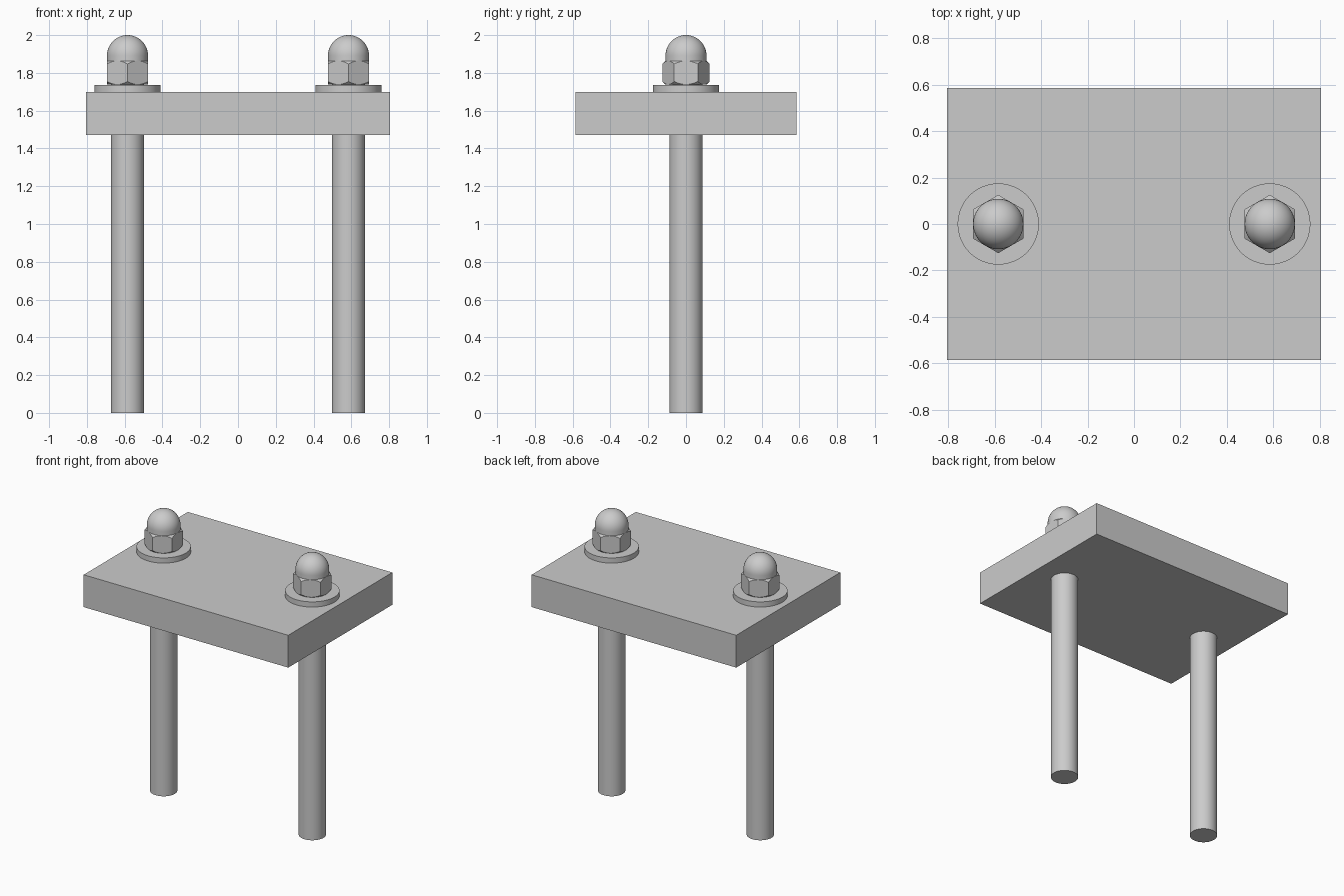
import bpy, bmesh, math

if "Cube" in bpy.data.objects:
    bpy.data.objects.remove(bpy.data.objects["Cube"])

ROD_X = 0.585


def finish(name, bm, x=0.0, smooth=True):
    bmesh.ops.recalc_face_normals(bm, faces=bm.faces)
    me = bpy.data.meshes.new(name)
    bm.to_mesh(me)
    bm.free()
    ob = bpy.data.objects.new(name, me)
    bpy.context.collection.objects.link(ob)
    ob.location.x = x
    if smooth:
        shade(ob)
    return ob


def shade(ob):
    bpy.ops.object.select_all(action='DESELECT')
    ob.select_set(True)
    bpy.context.view_layer.objects.active = ob
    bpy.ops.object.shade_smooth_by_angle(angle=math.radians(20))


def lathe(name, profile, x, steps=64, smooth=True):
    bm = bmesh.new()
    verts = [bm.verts.new((r, 0, z)) for r, z in profile]
    edges = [bm.edges.new(p) for p in zip(verts, verts[1:])]
    bmesh.ops.spin(bm, geom=verts + edges, axis=(0, 0, 1), cent=(0, 0, 0),
                   steps=steps, angle=math.tau)
    bmesh.ops.remove_doubles(bm, verts=bm.verts, dist=1e-5)
    return finish(name, bm, x, smooth)


# Plate
bm = bmesh.new()
bmesh.ops.create_cube(bm, size=1)
bmesh.ops.scale(bm, vec=(1.61, 1.17, 0.23), verts=bm.verts)
bmesh.ops.translate(bm, vec=(0, 0, 1.585), verts=bm.verts)
finish("plate", bm, smooth=False)

for side, x in (("left", -ROD_X), ("right", ROD_X)):
    # Threaded rod, running up through the plate into the nut
    lathe(side + "_rod", [(0, 0), (0.088, 0), (0.088, 1.78), (0, 1.78)], x)

    # Washer
    lathe(side + "_washer", [(0.09, 1.70), (0.175, 1.70), (0.175, 1.737),
                             (0.09, 1.737), (0.09, 1.70)], x)

    # Hexagonal nut body with a corner facing the front
    bm = bmesh.new()
    bmesh.ops.create_cone(bm, cap_ends=True, segments=6, depth=0.2,
                          radius1=0.1255, radius2=0.1255)
    for v in bm.verts:
        a = round(math.atan2(v.co.y, v.co.x) / (math.pi / 3) - 0.5)
        a = (a + 0.5) * math.pi / 3
        v.co = (0.1255 * math.cos(a), 0.1255 * math.sin(a), v.co.z + 1.80)
    nut = finish(side + "_nut", bm, x, smooth=False)

    # Turned shape that chamfers the nut corners
    cutter = lathe(side + "_chamfer_cutter",
                   [(0, 1.738), (0.108, 1.738), (0.128, 1.757),
                    (0.128, 1.845), (0.104, 1.868), (0, 1.868)], x, smooth=False)
    cutter.hide_render = True
    mod = nut.modifiers.new("chamfer", 'BOOLEAN')
    mod.operation, mod.solver, mod.object = 'INTERSECT', 'EXACT', cutter
    bpy.context.view_layer.objects.active = nut
    bpy.ops.object.modifier_apply(modifier=mod.name)
    bpy.data.objects.remove(cutter)
    shade(nut)

    # Domed cap
    dome = [(0.1085 * math.cos(a), 1.8915 + 0.1085 * math.sin(a))
            for a in (i * math.pi / 32 for i in range(16))]
    lathe(side + "_dome", [(0, 1.83), (0.1085, 1.83)] + dome + [(0, 2.0)], x)
